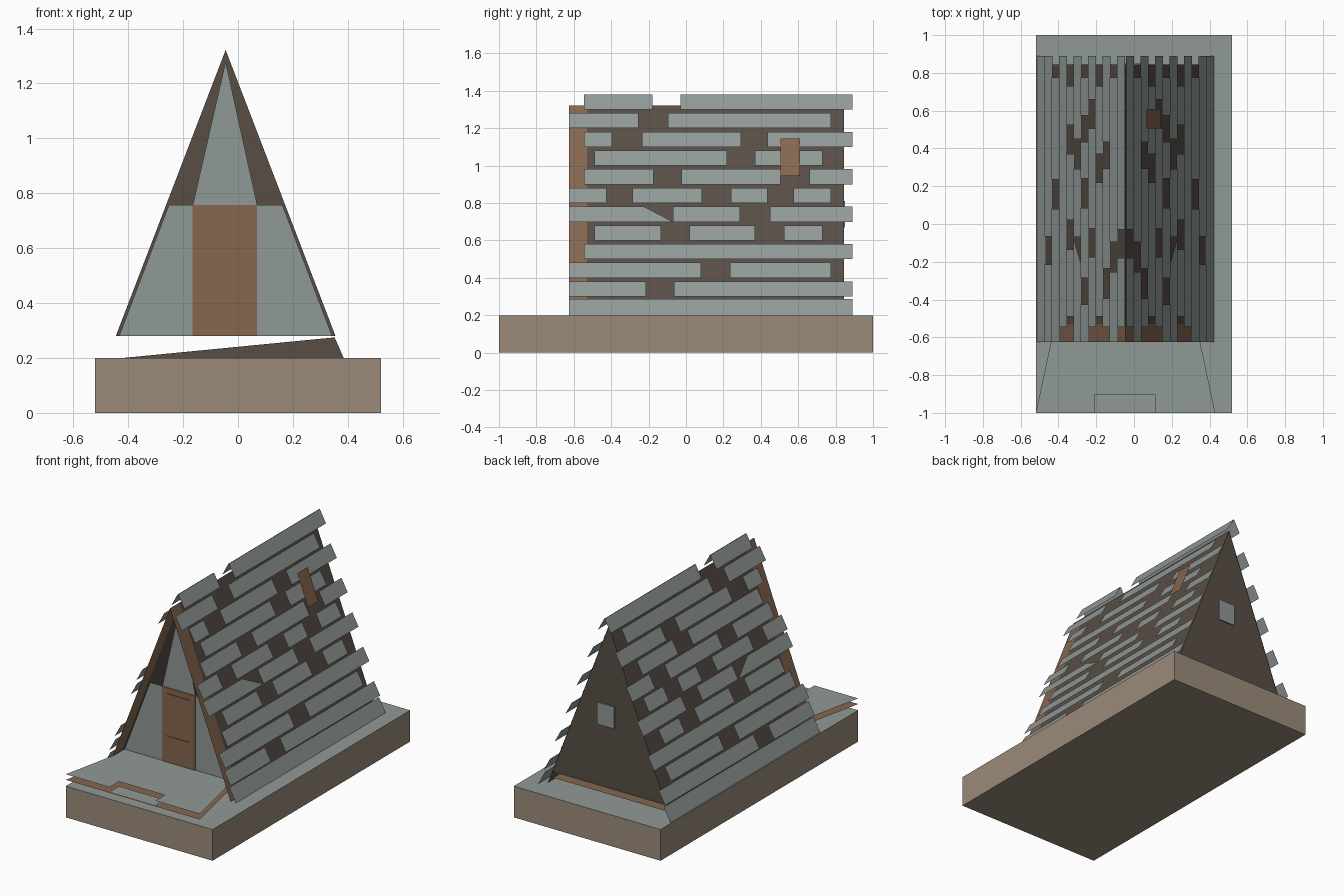
import bpy, bmesh

cube = bpy.data.objects.get("Cube")
if cube:
    bpy.data.objects.remove(cube, do_unlink=True)


def material(name, r, g, b):
    m = bpy.data.materials.new(name)
    m.use_nodes = True
    m.diffuse_color = (r, g, b, 1)
    m.node_tree.nodes["Principled BSDF"].inputs["Base Color"].default_value = (r, g, b, 1)
    return m


GREY = material("weathered grey", 0.28, 0.32, 0.305)
TAN = material("sandy earth", 0.33, 0.26, 0.195)
WOOD = material("brown wood", 0.235, 0.135, 0.078)
DARK = material("dark timber", 0.098, 0.076, 0.062)


def sheet(name, faces, mat):
    """Object made of flat polygons."""
    bm = bmesh.new()
    for pts in faces:
        bm.faces.new([bm.verts.new(p) for p in pts])
    return finish(name, bm, mat)


def finish(name, bm, *mats):
    me = bpy.data.meshes.new(name)
    bm.to_mesh(me)
    bm.free()
    for m in mats:
        me.materials.append(m)
    ob = bpy.data.objects.new(name, me)
    bpy.context.collection.objects.link(ob)
    return ob


def box(name, lo, hi, *mats):
    bm = bmesh.new()
    bmesh.ops.create_cube(bm, size=1)
    for v in bm.verts:
        v.co = [(a + b) / 2 + c * (b - a) for a, b, c in zip(lo, hi, v.co)]
    for f in bm.faces:
        f.material_index = int(len(mats) > 1 and f.normal.z > 0.5)
    return finish(name, bm, *mats)


def front_poly(pts, y):
    return [(x, y, z) for x, z in pts]


# House layout
MID, RIDGE, GROUND, FLOOR = -0.045, 1.322, 0.2, 0.28
FRONT, WALL, BACK = -0.625, -0.53, 0.845
SLOPE = 0.384


def roof_x(z, side, lift=0.0):
    return MID + side * ((RIDGE - z) * SLOPE + lift)


def roof_quad(side, y0, y1, z0, z1, lift0=0.0, lift1=0.0, y1_top=None):
    """Quad following the roof slope, lifted off at its bottom and top."""
    xa, xb = roof_x(z0, side, lift0), roof_x(z1, side, lift1)
    q = [(xa, y0, z0), (xa, y1, z0), (xb, y1 if y1_top is None else y1_top, z1), (xb, y0, z1)]
    return q if side > 0 else q[::-1]


# Ground block with a grey top
box("ground_block", (-0.52, -1, 0), (0.52, 1, GROUND), TAN, GREY)

# Shingle strips: each row lists its start and end along the roof
ROWS = [
    [(-0.625, 0.89)],
    [(-0.625, -0.215), (-0.065, 0.89)],
    [(-0.625, 0.08), (0.235, 0.775)],
    [(-0.545, 0.89)],
    [(-0.49, -0.135), (0.02, 0.37), (0.525, 0.73)],
    [(-0.625, -0.07), (-0.07, 0.29), (0.45, 0.89)],
    [(-0.625, -0.425), (-0.285, 0.085), (0.24, 0.435), (0.575, 0.775)],
    [(-0.545, -0.175), (-0.025, 0.505), (0.66, 0.89)],
    [(-0.49, 0.22), (0.37, 0.73)],
    [(-0.545, -0.395), (-0.235, 0.295), (0.435, 0.89)],
    [(-0.625, -0.255), (-0.095, 0.775)],
    [(-0.545, -0.18), (-0.03, 0.89)],
]
BROKEN_ROW = 5

for label, side in (("left", 1), ("right", -1)):
    # Roof panel with a wooden front edge
    sheet(label + "_roof_panel", [roof_quad(side, WALL, BACK, GROUND, RIDGE)], DARK)
    sheet(label + "_roof_edge", [roof_quad(side, FRONT, WALL, GROUND, RIDGE)], WOOD)
    strips = []
    for i, row in enumerate(ROWS):
        z = GROUND + i * 0.1
        for j, (y0, y1) in enumerate(row):
            snapped = -0.225 if i == BROKEN_ROW and j == 0 else None
            top = z + (0.088 if i == 0 else 0.081)
            strips.append(roof_quad(side, y0, y1, z, top, 0.037, 0.024, snapped))
    sheet(label + "_shingles", strips, GREY)

# Patch board on one roof side
sheet("roof_patch_board", [roof_quad(1, 0.505, 0.61, 0.945, 1.145, 0.043, 0.043)], WOOD)

# Back wall and window
sheet("back_wall", [front_poly([(roof_x(FLOOR, 1), FLOOR), (roof_x(FLOOR, -1), FLOOR),
                                (MID, RIDGE)], BACK - 0.003)], DARK)
box("back_window", (-0.085, BACK - 0.004, 0.67), (0.035, BACK + 0.004, 0.81), GREY)

# Front wall around the door, with a narrow gable panel above it
DOOR_L, DOOR_R, DOOR_TOP = -0.165, 0.07, 0.757
wall = [front_poly([(DOOR_L, DOOR_TOP), (DOOR_R, DOOR_TOP), (MID, 1.28)], WALL)]
for side, edge in ((-1, DOOR_L), (1, DOOR_R)):
    pts = [(roof_x(FLOOR, side, -0.012), FLOOR), (edge, FLOOR), (edge, DOOR_TOP),
           (roof_x(DOOR_TOP, side, -0.01), DOOR_TOP)]
    wall.append(front_poly(pts if side < 0 else pts[::-1], WALL))
sheet("front_wall", wall, GREY)

# Door with two raised panels
box("door", (DOOR_L, WALL - 0.004, FLOOR), (DOOR_R, WALL + 0.004, DOOR_TOP), WOOD)
for name, z0, z1 in (("upper", 0.505, 0.72), ("lower", 0.32, 0.45)):
    box("door_panel_" + name, (-0.13, WALL - 0.008, z0), (0.035, WALL - 0.003, z1), WOOD)

# Porch deck: flared front with a notch for the step, board layer beneath
STEP_L, STEP_R, STEP_Y = -0.21, 0.115, -0.905
rear = [(0.35, FRONT), (0.35, BACK), (-0.44, BACK), (-0.44, FRONT), (-0.52, -1)]
notch = [(STEP_L, -1), (STEP_L, STEP_Y), (STEP_R, STEP_Y), (STEP_R, -1)]
outline = rear + notch + [(0.43, -1)]
sheet("porch_deck", [[(x, y, 0.276) for x, y in outline]], GREY)
sheet("porch_boards", [[(x, y, 0.24) for x, y in rear + [(0.43, -1)]]], WOOD)
sheet("porch_step", [[(x, y, 0.246) for x, y in notch[::-1]]], GREY)

# Loose wedge under the floor
sheet("under_floor_brace", [front_poly([(-0.42, GROUND), (0.385, GROUND), (0.352, FLOOR - 0.005)], 0.1)], DARK)
